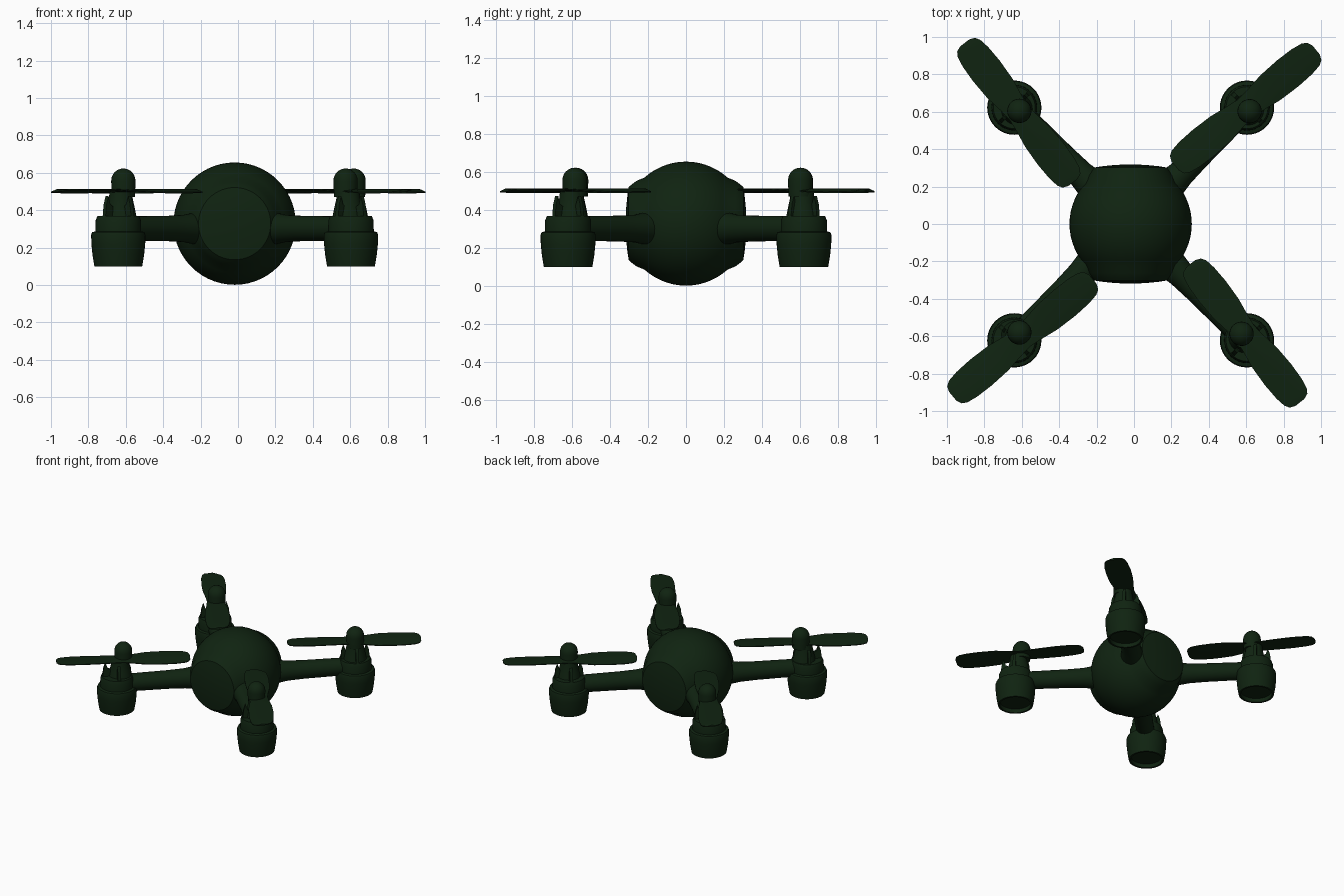
import bpy, bmesh, math
from mathutils import Matrix, Vector

if "Cube" in bpy.data.objects:
    bpy.data.objects.remove(bpy.data.objects["Cube"])

green = bpy.data.materials.new("dark_green")
green.diffuse_color = (0.005, 0.017, 0.0055, 1)
green.use_nodes = True
green.node_tree.nodes["Principled BSDF"].inputs["Base Color"].default_value = green.diffuse_color
CX = -0.018          # body centre line
MOTOR = 0.622        # motor distance from the centre in x and y


def finish(name, bm, matrix, angle=35):
    """Turn a bmesh into a smooth shaded object."""
    bmesh.ops.remove_doubles(bm, verts=bm.verts, dist=1e-5)
    bmesh.ops.recalc_face_normals(bm, faces=bm.faces)
    bm.transform(matrix)
    mesh = bpy.data.meshes.new(name)
    bm.to_mesh(mesh)
    bm.free()
    mesh.materials.append(green)
    ob = bpy.data.objects.new(name, mesh)
    bpy.context.collection.objects.link(ob)
    bpy.context.view_layer.objects.active = ob
    ob.select_set(True)
    bpy.ops.object.shade_smooth_by_angle(angle=math.radians(angle))
    ob.select_set(False)
    return ob


def lathe(name, profile, matrix, steps=40):
    """Revolve (radius, height) points about local z."""
    bm = bmesh.new()
    vs = [bm.verts.new((r, 0, z)) for r, z in profile]
    es = [bm.edges.new(p) for p in zip(vs, vs[1:])]
    bmesh.ops.spin(bm, geom=vs + es, axis=(0, 0, 1), cent=(0, 0, 0),
                   steps=steps, angle=math.tau)
    return finish(name, bm, matrix)


# Body: round shell with a shallow lens cap on the front and back
R = 0.327
half = [(R * math.cos(a), R * math.sin(a))
        for a in (math.radians(i * 6) for i in range(0, 8))]
half += [(0.225, 0.262), (0.205, 0.288), (0.193, 0.302),
         (0.15, 0.309), (0.08, 0.316), (0, 0.319)]
body = [(r, -y) for r, y in reversed(half[1:])] + half
lathe("body", body, Matrix.Translation((CX, 0, 0.328)) @ Matrix.Rotation(math.pi / 2, 4, 'X'), 56)

# Profiles for the motor parts, as (radius, height)
cup = [(0, 0.13), (0.112, 0.13), (0.114, 0.1), (0.128, 0.1), (0.138, 0.16), (0.144, 0.22),
       (0.145, 0.268), (0.14, 0.282), (0.122, 0.287), (0.121, 0.345), (0.112, 0.368), (0, 0.37)]
tower = [(0, 0.36), (0.085, 0.36), (0.075, 0.41), (0.064, 0.46), (0.06, 0.5), (0, 0.5)]
hub = [(0, 0.47), (0.062, 0.47), (0.065, 0.555)] + [
    (0.065 * math.cos(a), 0.557 + 0.066 * math.sin(a))
    for a in (math.radians(i * 15) for i in range(1, 6))] + [(0, 0.623)]
# Arm along local z, flared where it meets the body
arm = [(0, 0.22), (0.085, 0.26), (0.082, 0.32), (0.073, 0.38),
       (0.068, 0.5), (0.064, 0.86), (0, 0.88)]
# Blade: (fraction of length, half width)
blade = [(0, 0.062), (0.15, 0.07), (0.35, 0.085), (0.6, 0.09), (0.8, 0.086),
         (0.92, 0.076), (0.975, 0.06), (1, 0.03)]


def propeller(name, x, y, length, degrees):
    """Two thin blades with a slight opposite pitch and rounded tips."""
    bm = bmesh.new()
    stations = [(-t, w) for t, w in reversed(blade[1:])] + blade
    rings = []
    for t, w in stations:
        pitch = 0.1 * max(-1, min(1, t * 3))
        ring = []
        for v, h in ((-1, 0.003), (0, 0.01), (1, 0.003), (1, -0.003), (0, -0.006), (-1, -0.003)):
            ring.append(bm.verts.new((t * length, v * w, h + v * w * pitch)))
        rings.append(ring)
    for a, b in zip(rings, rings[1:]):
        for i in range(6):
            j = (i + 1) % 6
            bm.faces.new((a[i], a[j], b[j], b[i]))
    bm.faces.new(rings[0])
    bm.faces.new(rings[-1])
    finish(name, bm, Matrix.Translation((x, y, 0.502))
           @ Matrix.Rotation(math.radians(degrees), 4, 'Z'))


def fin(name, base, degrees):
    """Small upright tapered bracket beside the motor tower."""
    bm = bmesh.new()
    outline = [(0.05, 0.36), (0.108, 0.36), (0.1, 0.43), (0.085, 0.475), (0.07, 0.43), (0.05, 0.42)]
    face = bm.faces.new([bm.verts.new((x, -0.011, z)) for x, z in outline])
    ext = bmesh.ops.extrude_face_region(bm, geom=[face])
    bmesh.ops.translate(bm, vec=(0, 0.022, 0),
                        verts=[g for g in ext["geom"] if isinstance(g, bmesh.types.BMVert)])
    finish(name, bm, base @ Matrix.Rotation(math.radians(degrees), 4, 'Z'))


# Four corners: sign x, sign y, hub xy, propeller centre xy, length, angle
corners = {
    "back_left": (-1, 1, (-0.613, 0.605), (-0.616, 0.595), 0.472, 127.8),
    "back_right": (1, 1, (0.618, 0.603), (0.597, 0.62), 0.488, 39.5),
    "front_left": (-1, -1, (-0.613, -0.58), (-0.595, -0.608), 0.488, 39.8),
    "front_right": (1, -1, (0.575, -0.587), (0.595, -0.583), 0.472, 128.2),
}
for name, (sx, sy, hub_xy, prop_xy, length, angle) in corners.items():
    base = Matrix.Translation((CX + sx * MOTOR, sy * MOTOR, 0))
    outward = Vector((sx, sy, 0)).to_track_quat('Z', 'Y').to_matrix().to_4x4()
    lathe(name + "_arm", arm, Matrix.Translation((CX, 0, 0.302)) @ outward, 28)
    lathe(name + "_motor_cup", cup, base)
    mid = Matrix.Translation(((CX + sx * MOTOR + hub_xy[0]) / 2, (sy * MOTOR + hub_xy[1]) / 2, 0))
    lathe(name + "_motor_tower", tower, mid, 28)
    lathe(name + "_hub", hub, Matrix.Translation((*hub_xy, 0)), 28)
    propeller(name + "_propeller", *prop_xy, length, angle)
    for k in range(4):
        fin(f"{name}_bracket_{k + 1}", base, 45 + 90 * k)
